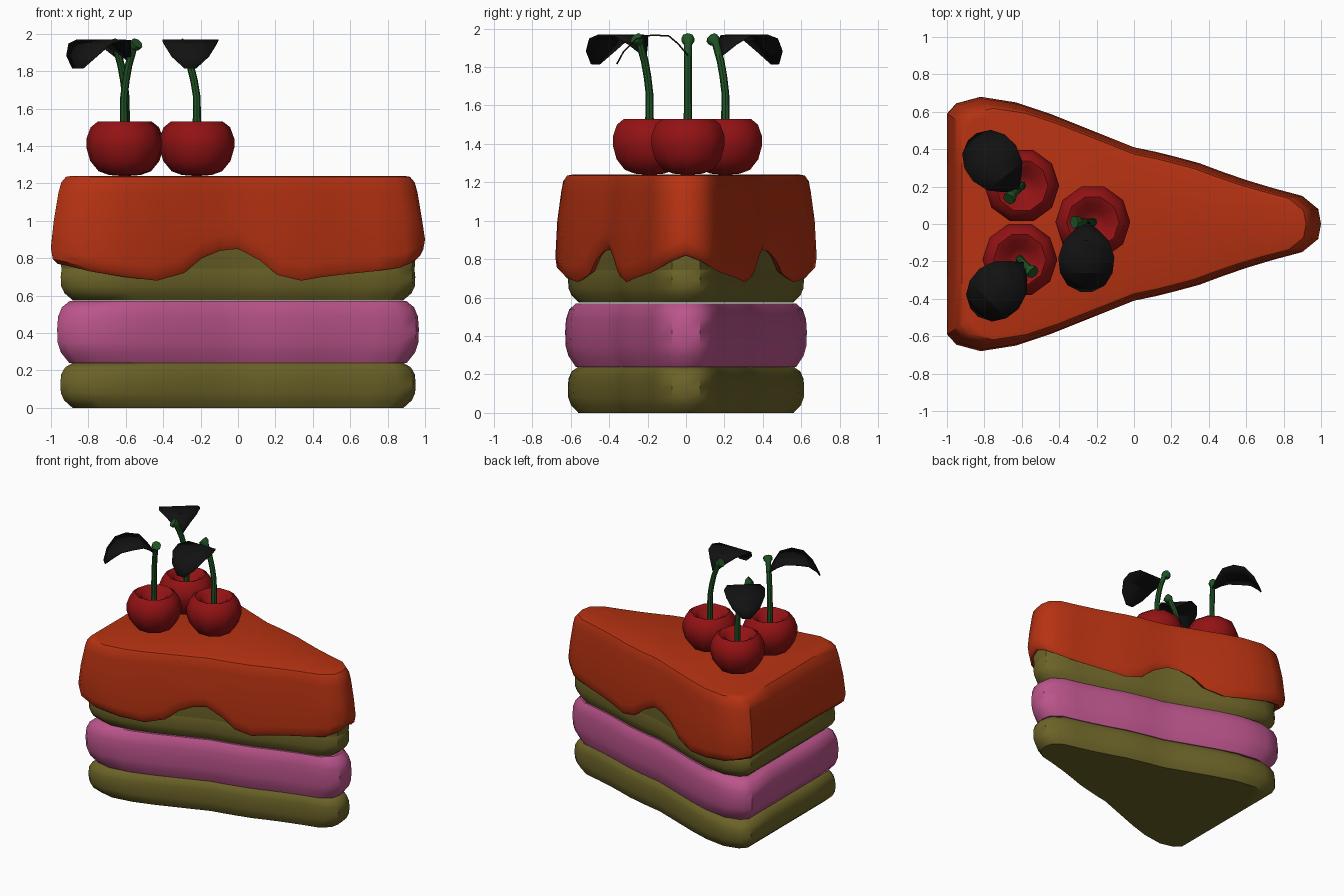
import bpy, bmesh, math
from mathutils import Matrix, Vector

old = bpy.data.objects.get("Cube")
if old:
    bpy.data.objects.remove(old, do_unlink=True)


def material(name, rgb):
    m = bpy.data.materials.new(name)
    m.use_nodes = True
    m.diffuse_color = (*rgb, 1)
    bsdf = next(n for n in m.node_tree.nodes if n.type == 'BSDF_PRINCIPLED')
    bsdf.inputs["Base Color"].default_value = (*rgb, 1)
    return m


ORANGE = material("orange icing", (0.47, 0.032, 0.006))
SPONGE = material("olive sponge", (0.15, 0.125, 0.021))
PINK = material("pink cream", (0.5, 0.09, 0.26))
RED = material("cherry red", (0.29, 0.006, 0.007))
GREEN = material("stem green", (0.014, 0.09, 0.018))
BLACK = material("leaf black", (0.006, 0.006, 0.006))


def finish(name, bm, mat, angle=40):
    bmesh.ops.recalc_face_normals(bm, faces=bm.faces)
    me = bpy.data.meshes.new(name)
    bm.to_mesh(me)
    bm.free()
    me.materials.append(mat)
    for p in me.polygons:
        p.use_smooth = True
    me.set_sharp_from_angle(angle=math.radians(angle))
    ob = bpy.data.objects.new(name, me)
    bpy.context.collection.objects.link(ob)
    return ob


def loft(name, outline, rows, mat, at=(0, 0, 0)):
    """Stack scaled copies of an outline; rows are (x scale, y scale, z, drip share)."""
    bm = bmesh.new()
    rings = []
    for sx, sy, z, drip in rows:
        rings.append([bm.verts.new((x * sx, y * sy, z + d * drip)) for x, y, d in outline])
    n = len(outline)
    for a, b in zip(rings, rings[1:]):
        for i in range(n):
            j = (i + 1) % n
            bm.faces.new((a[i], a[j], b[j], b[i]))
    bm.faces.new(rings[0])
    bm.faces.new(rings[-1])
    ob = finish(name, bm, mat)
    ob.location = at
    return ob


# Half outline of the slice from tip to back: x, y and height of the icing's lower edge
half = [(1, 0, .82), (.985, .08, .79), (.9, .15, .75), (.75, .19, .73), (.6, .235, .715),
        (.47, .28, .70), (.35, .325, .68), (.22, .36, .71), (.12, .385, .79), (0, .41, .85),
        (-.1, .45, .84), (-.2, .49, .80), (-.3, .53, .72), (-.45, .59, .68), (-.63, .65, .70),
        (-.82, .68, .73), (-.95, .645, .76), (-1, .59, .77), (-1, .3, .78), (-1, 0, .78)]
slice_outline = half + [(x, -y, d) for x, y, d in half[-2:0:-1]]


# Sponge and cream layers with rounded edges
def layer(name, z0, z1, sx, sy, mat):
    h = z1 - z0
    profile = [(.065, 0), (.02, .17), (.003, .33), (0, .55), (.005, .75), (.025, .9), (.065, 1)]
    loft(name, slice_outline, [(sx - i, sy - i * 1.25, z0 + h * t, 0) for i, t in profile], mat)


layer("lower_sponge", 0, .24, .95, .905, SPONGE)
layer("cream_layer", .24, .57, .967, .925, PINK)
layer("upper_sponge", .575, 1.15, .95, .905, SPONGE)
# Straight sponge edge just above the cream
layer("upper_sponge_edge", .575, .80, .948, .903, SPONGE)

# Icing draped over the top with a wavy lower edge
loft("icing", slice_outline, [
    (.89, .87, 1.24, 0), (.92, .91, 1.235, 0), (.945, .94, 1.205, 0), (.96, .955, 1.15, 0),
    (.985, .985, 1.0, 0), (1, 1, .08, 1), (.99, .988, .025, 1), (.965, .95, 0, 1),
    (.93, .89, .02, 1), (.9, .85, 1.1, 0)], ORANGE)


# Cherry parts
circle = [(math.cos(a), math.sin(a), 0) for a in (math.tau * i / 10 for i in range(10))]
cherry_rows = [(r, r, z, 0) for r, z in [
    (.015, 1.44), (.06, 1.455), (.10, 1.51), (.14, 1.53), (.178, 1.50), (.2, 1.44),
    (.2, 1.39), (.18, 1.32), (.135, 1.265), (.08, 1.245), (.015, 1.24)]]


def tube(name, path, mat, sides=8):
    """Round stem through (point, radius) pairs."""
    bm = bmesh.new()
    rings = []
    pts = [Vector(p) for p, r in path]
    for i, (p, r) in enumerate(path):
        t = pts[min(i + 1, len(pts) - 1)] - pts[max(i - 1, 0)]
        rot = Vector((0, 0, 1)).rotation_difference(t).to_matrix()
        rings.append([bm.verts.new(pts[i] + rot @ Vector((r * math.cos(a), r * math.sin(a), 0)))
                      for a in (math.tau * k / sides for k in range(sides))])
    for a, b in zip(rings, rings[1:]):
        for i in range(sides):
            j = (i + 1) % sides
            bm.faces.new((a[i], a[j], b[j], b[i]))
    bm.faces.new(rings[0])
    bm.faces.new(rings[-1])
    return finish(name, bm, mat)


def leaf(name, base, angle):
    """Drooping leaf: stations of distance, half width and height."""
    bm = bmesh.new()
    stations = [(0, .012, 1.86), (.05, .07, 1.92), (.10, .12, 1.962), (.19, .15, 1.966),
                (.27, .14, 1.945), (.335, .10, 1.88), (.37, .03, 1.815)]
    rows = [[bm.verts.new((s, w * k, z)) for k in (-1, 0, 1)] for s, w, z in stations]
    for a, b in zip(rows, rows[1:]):
        for i in range(2):
            bm.faces.new((a[i], a[i + 1], b[i + 1], b[i]))
    bm.transform(Matrix.Translation((*base, 0)) @ Matrix.Rotation(math.radians(angle), 4, 'Z'))
    ob = finish(name, bm, BLACK, 20)
    mod = ob.modifiers.new("thickness", 'SOLIDIFY')
    mod.thickness = .008
    mod.offset = 0


# Position, stem lean direction, leaf direction
cherries = [("back", -.6, .205, 225, 130), ("front", -.61, -.19, 315, 224),
            ("middle", -.22, .01, 180, 270)]
for label, cx, cy, lean, leaf_dir in cherries:
    loft(label + "_cherry", circle, cherry_rows, RED, (cx, cy, 0))
    dx, dy = math.cos(math.radians(lean)), math.sin(math.radians(lean))
    stem = [(0, 1.43, .024), (0, 1.66, .02), (.015, 1.75, .02), (.035, 1.83, .02),
            (.07, 1.92, .02), (.082, 1.935, .034), (.10, 1.95, .034)]
    tube(label + "_stem", [((cx + dx * s, cy + dy * s, z), r) for s, z, r in stem], GREEN)
    leaf(label + "_leaf", (cx + dx * .035, cy + dy * .035), leaf_dir)
